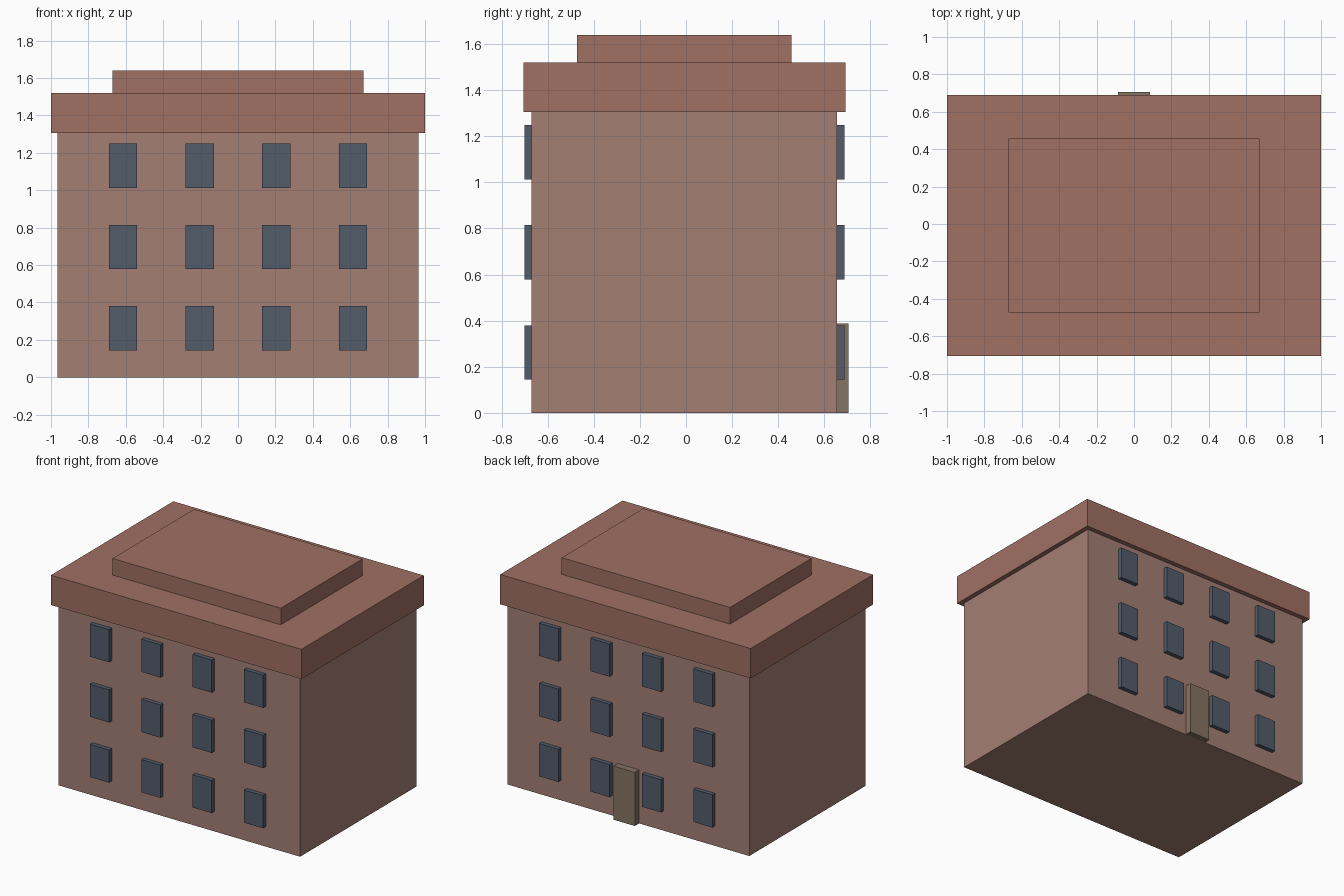
import bpy

if "Cube" in bpy.data.objects:
    bpy.data.objects.remove(bpy.data.objects["Cube"])


def material(name, rgb):
    m = bpy.data.materials.new(name)
    m.diffuse_color = (*rgb, 1.0)
    m.use_nodes = True
    m.node_tree.nodes["Principled BSDF"].inputs["Base Color"].default_value = m.diffuse_color
    return m


WALL = material("wall_plaster", (0.371, 0.212, 0.175))
ROOF = material("roof_clay", (0.352, 0.162, 0.127))
GLASS = material("window_glass", (0.084, 0.107, 0.147))
WOOD = material("door_wood", (0.235, 0.175, 0.122))


def box(name, x, y, z, mat):
    """Box spanning the (min, max) range on each axis."""
    center = [(a + b) / 2 for a, b in (x, y, z)]
    bpy.ops.mesh.primitive_cube_add(size=1, location=center)
    ob = bpy.context.object
    ob.name = name
    ob.scale = [b - a for a, b in (x, y, z)]
    bpy.ops.object.transform_apply(location=False, rotation=False, scale=True)
    ob.data.materials.append(mat)
    return ob


FRONT, BACK = -0.670, 0.656   # wall planes

# Main block and stepped roof
box("building_body", (-0.965, 0.965), (FRONT, BACK), (0, 1.305), WALL)
box("roof_slab", (-1.0, 1.0), (-0.705, 0.691), (1.305, 1.52), ROOF)
box("roof_upper_step", (-0.672, 0.672), (-0.472, 0.458), (1.52, 1.64), ROOF)

# Window grid on front and back walls
for side, y in (("front", (-0.701, FRONT)), ("back", (BACK, 0.687))):
    for row in range(3):
        z = 0.144 + row * 0.4345
        for col in range(4):
            x = (col - 1.5) * 0.41
            box(f"window_{side}_{row + 1}_{col + 1}",
                (x - 0.076, x + 0.076), y, (z, z + 0.236), GLASS)

# Entrance door at the back
box("entrance_door", (-0.085, 0.085), (BACK, 0.705), (0, 0.387), WOOD)
